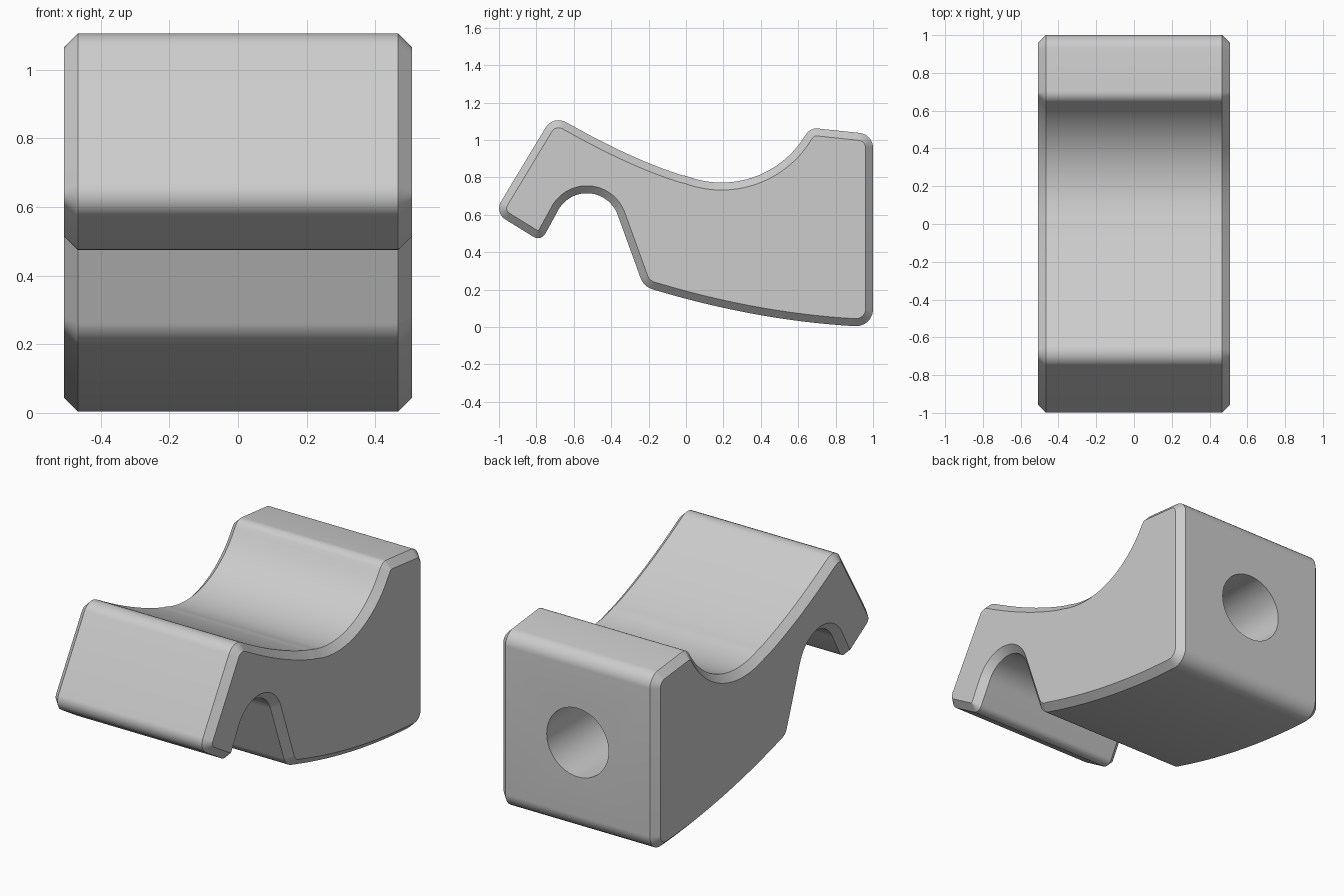
import bpy
import bmesh
from math import cos, sin, tan, radians, pi
from mathutils import Vector, geometry

if "Cube" in bpy.data.objects:
    bpy.data.objects.remove(bpy.data.objects["Cube"], do_unlink=True)

HALF_WIDTH = 0.507
CHAMFER = 0.04


def arc(y, z, radius, start, end, steps):
    angles = [radians(start + (end - start) * i / steps) for i in range(steps + 1)]
    return [(y + radius * cos(a), z + radius * sin(a), 0) for a in angles]


def bezier(a, b, c, d, steps):
    pts = geometry.interpolate_bezier(*[Vector(p) for p in (a, b, c, d)], steps)
    return [(p[0], p[1], 0) for p in pts]


def round_corners(corners, steps=8):
    """Replace each corner that has a radius with an arc."""
    result = []
    for i, (y, z, r) in enumerate(corners):
        p = Vector((y, z))
        if r == 0:
            result.append(p)
            continue
        to_prev = (Vector(corners[i - 1][:2]) - p).normalized()
        to_next = (Vector(corners[(i + 1) % len(corners)][:2]) - p).normalized()
        half = to_prev.angle(to_next) / 2
        centre = p + (to_prev + to_next).normalized() * r / sin(half)
        first = p + to_prev * r / tan(half) - centre
        last = p + to_next * r / tan(half) - centre
        result += [centre + first.lerp(last, k / steps).normalized() * r
                   for k in range(steps + 1)]
    return result


def inset(points, distance):
    """Move a clockwise outline inwards with mitred corners."""
    result = []
    for i, p in enumerate(points):
        a = (p - points[i - 1]).normalized()
        b = (points[(i + 1) % len(points)] - p).normalized()
        na, nb = Vector((a.y, -a.x)), Vector((b.y, -b.x))
        result.append(p + (na + nb) * distance / (1 + na.dot(nb)))
    return result


# Side outline, clockwise from the front lip
corners = [(-1.025, 0.611, 0.07), (-0.711, 1.132, 0.08)]
corners += bezier((-0.62, 1.083), (-0.42, 0.97), (-0.21, 0.87), (-0.02, 0.811), 12)
corners += arc(0.19, 1.295, 0.523, 249, 328, 24)          # saddle
corners += [(0.668, 1.065, 0.06), (1.0, 1.03, 0.08), (1.0, 0.0, 0.09)]
corners += bezier((0.89, 0.005), (0.55, 0.025), (0.2, 0.09), (-0.13, 0.187), 16)
corners += [(-0.226, 0.215, 0.1)]
corners += arc(-0.53, 0.54, 0.175, 20, 155, 24)           # front notch
corners += [(-0.775, 0.457, 0.045)]
outline = round_corners(corners)
cap = inset(outline, CHAMFER)

# Body lofted across the width with chamfered sides
bm = bmesh.new()
inner = HALF_WIDTH - CHAMFER
sections = [(-HALF_WIDTH, cap), (-inner, outline), (inner, outline), (HALF_WIDTH, cap)]
rings = [[bm.verts.new((x, p.x, p.y)) for p in pts] for x, pts in sections]
for a, b in zip(rings, rings[1:]):
    for i in range(len(a)):
        bm.faces.new((a[i - 1], a[i], b[i], b[i - 1]))
bm.faces.new(rings[0])
bm.faces.new(rings[-1])
bmesh.ops.recalc_face_normals(bm, faces=bm.faces)
mesh = bpy.data.meshes.new("saddle_block")
bm.to_mesh(mesh)
bm.free()
body = bpy.data.objects.new("saddle_block", mesh)
bpy.context.collection.objects.link(body)

# Blind round hole in the back
bpy.ops.mesh.primitive_cylinder_add(vertices=64, radius=0.2, depth=1.0,
                                    location=(0, 0.75, 0.52), rotation=(pi / 2, 0, 0))
cutter = bpy.context.object
cutter.name = "hole_cutter"
cutter.hide_render = True
hole = body.modifiers.new("back_hole", 'BOOLEAN')
hole.operation = 'DIFFERENCE'
hole.solver = 'EXACT'
hole.object = cutter
bpy.ops.object.select_all(action='DESELECT')
body.select_set(True)
bpy.context.view_layer.objects.active = body
bpy.ops.object.modifier_apply(modifier=hole.name)
bpy.data.objects.remove(cutter, do_unlink=True)

# Plain grey material
grey = bpy.data.materials.new("light_grey")
grey.use_nodes = True
colour = (0.604, 0.604, 0.604, 1)
grey.diffuse_color = colour
grey.node_tree.nodes["Principled BSDF"].inputs["Base Color"].default_value = colour
body.data.materials.clear()
body.data.materials.append(grey)
bpy.ops.object.shade_smooth_by_angle(angle=radians(30))
